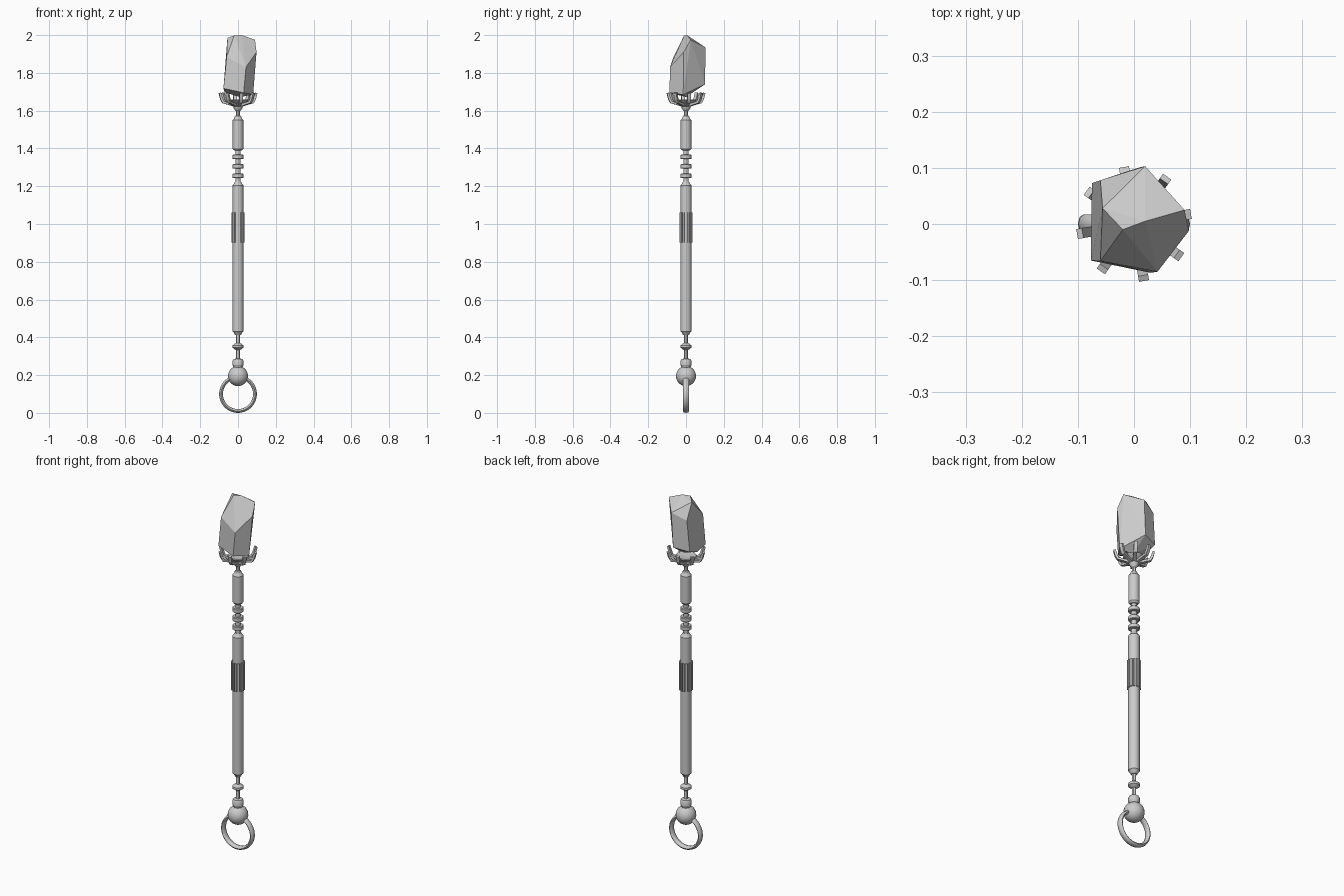
import bpy, bmesh, math
from mathutils import Matrix

if "Cube" in bpy.data.objects:
    bpy.data.objects.remove(bpy.data.objects["Cube"])


def finish(name, bm, angle=None):
    bmesh.ops.recalc_face_normals(bm, faces=bm.faces)
    me = bpy.data.meshes.new(name)
    bm.to_mesh(me)
    bm.free()
    ob = bpy.data.objects.new(name, me)
    bpy.context.collection.objects.link(ob)
    if angle:
        bpy.ops.object.select_all(action='DESELECT')
        ob.select_set(True)
        bpy.context.view_layer.objects.active = ob
        bpy.ops.object.shade_smooth_by_angle(angle=math.radians(angle))
    return ob


def lathe(name, profile, sides=20, closed=False, matrix=None, angle=30):
    """Revolve (radius, z) points around z; cap the ends unless closed."""
    bm = bmesh.new()
    rings = []
    for r, z in profile:
        rings.append([bm.verts.new((r * math.cos(2 * math.pi * i / sides),
                                    r * math.sin(2 * math.pi * i / sides), z))
                      for i in range(sides)])
    pairs = list(zip(rings, rings[1:]))
    if closed:
        pairs.append((rings[-1], rings[0]))
    else:
        bm.faces.new(rings[0])
        bm.faces.new(rings[-1])
    for a, b in pairs:
        for i in range(sides):
            j = (i + 1) % sides
            bm.faces.new((a[i], a[j], b[j], b[i]))
    if matrix:
        bm.transform(matrix)
    return finish(name, bm, angle)


def bar(name, z0, z1, r, c=0.006):
    """Cylinder with chamfered ends."""
    return lathe(name, [(r - c, z0), (r, z0 + c), (r, z1 - c), (r - c, z1)])


# pommel ring: flattened oval section, turned to stand upright
section = [(0.09 + 0.01 * math.cos(math.pi * k / 4), 0.017 * math.sin(math.pi * k / 4))
           for k in range(8)]
lathe("pommel_ring", section, 40, True,
      Matrix.Translation((0, 0, 0.1)) @ Matrix.Rotation(math.pi / 2, 4, 'X'), 50)

# pommel ball and collars
bm = bmesh.new()
bmesh.ops.create_uvsphere(bm, u_segments=24, v_segments=14, radius=0.053,
                          matrix=Matrix.Translation((0, 0, 0.195)))
finish("pommel_ball", bm, 40)
lathe("pommel_collar", [(0.024, 0.235), (0.026, 0.248), (0.029, 0.253), (0.029, 0.275),
                        (0.024, 0.284), (0.011, 0.288)])
lathe("lower_rod", [(0.010, 0.28), (0.010, 0.43)], 12)
lathe("lower_bead", [(0.012, 0.333), (0.029, 0.345), (0.029, 0.358), (0.012, 0.37)])

# main shaft with narrower end caps
lathe("main_shaft", [(0.015, 0.412), (0.022, 0.425), (0.029, 0.432), (0.029, 1.205),
                     (0.022, 1.213), (0.016, 1.225)])

# ribbed grip sleeve: alternating wedge ribs around the shaft
bm = bmesh.new()
ribs = 14
for k in range(ribs):
    bmesh.ops.create_cube(bm, size=1, matrix=Matrix.Rotation(2 * math.pi * k / ribs, 4, 'Z')
                          @ Matrix.Translation((0.030, 0, 0.982))
                          @ Matrix.Diagonal((0.011, 0.009, 0.158, 1)))
finish("grip_ribs", bm)

# ringed neck
lathe("neck_rod", [(0.014, 1.2), (0.014, 1.41)], 16)
for k in range(3):
    bar("neck_disc_%d" % (k + 1), 1.243 + 0.05 * k, 1.267 + 0.05 * k, 0.029, 0.003)
lathe("upper_shaft", [(0.02, 1.388), (0.028, 1.398), (0.028, 1.550), (0.02, 1.56),
                      (0.016, 1.572), (0.011, 1.575)])
lathe("upper_rod", [(0.010, 1.57), (0.010, 1.62)], 12)

# socket under the crystal
lathe("socket_knob", [(0.011, 1.597), (0.023, 1.612), (0.025, 1.622), (0.018, 1.636)])
lathe("socket_dish", [(0.018, 1.63), (0.035, 1.637), (0.055, 1.657), (0.052, 1.660),
                      (0.02, 1.655)])

# eight bent claws; each is a (radius, z, thickness x, thickness z) sweep
path = [(0.018, 1.627, 0.002, 0.006), (0.050, 1.637, 0.001, 0.006),
        (0.080, 1.645, 0.004, 0.005), (0.089, 1.663, 0.006, 0.003),
        (0.098, 1.694, 0.005, 0.002)]
for k in range(8):
    bm = bmesh.new()
    prev = None
    for r, z, tx, tz in path:
        w = 0.009
        ring = [bm.verts.new(p) for p in ((r + tx, -w, z - tz), (r + tx, w, z - tz),
                                          (r - tx, w, z + tz), (r - tx, -w, z + tz))]
        if prev:
            for i in range(4):
                j = (i + 1) % 4
                bm.faces.new((prev[i], prev[j], ring[j], ring[i]))
        else:
            bm.faces.new(ring)
        prev = ring
    bm.faces.new(prev)
    bm.transform(Matrix.Rotation(math.radians(10 + 45 * k), 4, 'Z'))
    finish("claw_%d" % (k + 1), bm)

# faceted crystal: convex hull of its corners
corners = [
    (-0.060, 0.078, 1.90), (0.020, 0.103, 1.935), (0.098, -0.012, 1.91),
    (0.042, -0.085, 1.83), (-0.060, -0.066, 1.885),
    (0.090, 0.025, 1.975), (0.020, 0.005, 2.0), (-0.020, -0.010, 1.998), (-0.056, 0.028, 1.985),
    (-0.075, 0.073, 1.725), (0.010, 0.101, 1.74), (0.080, -0.015, 1.685),
    (0.030, -0.087, 1.695), (-0.077, -0.065, 1.718), (-0.070, 0.0, 1.697), (0.01, 0.0, 1.672)]
bm = bmesh.new()
bmesh.ops.convex_hull(bm, input=[bm.verts.new(p) for p in corners])
bmesh.ops.dissolve_limit(bm, angle_limit=math.radians(4), verts=bm.verts, edges=bm.edges)
finish("crystal", bm)
